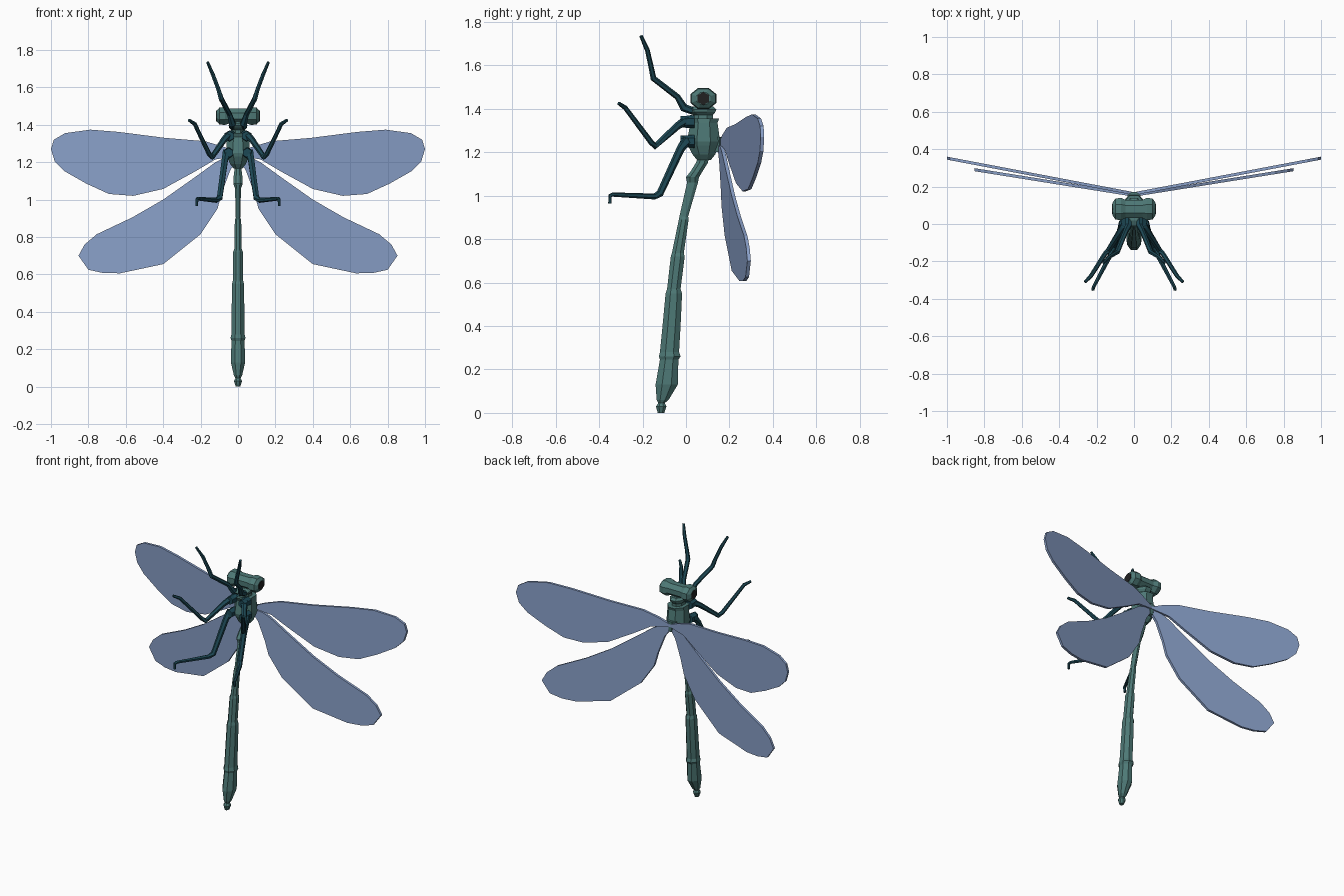
import bpy, bmesh, math
from mathutils import Vector


def material(name, color):
    m = bpy.data.materials.new(name)
    m.diffuse_color = color
    return m


TEAL = material("teal_shell", (0.075, 0.19, 0.18, 1))
DARK = material("dark_leg", (0.012, 0.065, 0.09, 1))
BLACK = material("eye_dark", (0.015, 0.015, 0.015, 1))
WING = material("wing_blue", (0.25, 0.35, 0.58, 0.75))


def finish(bm, name, mat):
    bmesh.ops.recalc_face_normals(bm, faces=bm.faces)
    me = bpy.data.meshes.new(name)
    bm.to_mesh(me)
    bm.free()
    me.materials.append(mat)
    ob = bpy.data.objects.new(name, me)
    bpy.context.collection.objects.link(ob)
    return ob


def mirror(ob):
    ob.modifiers.new("mirror", 'MIRROR').use_axis[0] = True


def skin(bm, rings):
    loops = [[bm.verts.new(p) for p in ring] for ring in rings]
    n = len(loops[0])
    for a, b in zip(loops, loops[1:]):
        for i in range(n):
            j = (i + 1) % n
            bm.faces.new((a[i], a[j], b[j], b[i]))
    bm.faces.new(loops[0])
    bm.faces.new(loops[-1])


def angles(n):
    return [math.tau * (i + 0.5) / n for i in range(n)]


def body(name, sections, n=8):
    """Stacked sections: (z, half width, y front, y back)."""
    k = 1 / math.cos(math.pi / n)
    bm = bmesh.new()
    skin(bm, [[(w * k * math.cos(t), (f + b) / 2 + (b - f) / 2 * k * math.sin(t), z)
               for t in angles(n)] for z, w, f, b in sections])
    return finish(bm, name, TEAL)


def limb(name, points, radii, n=6):
    pts = [Vector(p) for p in points]
    rings = []
    for i, p in enumerate(pts):
        d_in = (p - pts[max(i - 1, 0)]).normalized()
        d_out = (pts[min(i + 1, len(pts) - 1)] - p).normalized()
        d = (d_in + d_out).normalized()
        side = Vector((1, 0, 0))
        u = (side - d * side.dot(d)).normalized()
        v = d.cross(u)
        rings.append([p + radii[i] * (u * math.cos(t) + v * math.sin(t)) for t in angles(n)])
    bm = bmesh.new()
    skin(bm, rings)
    mirror(finish(bm, name, DARK))


def wing(name, outline, y0, slope, thick=0.016):
    bm = bmesh.new()
    skin(bm, [[(x, y0 + slope * x + s * thick / 2, z) for x, z in outline] for s in (-1, 1)])
    mirror(finish(bm, name, WING))


# Thorax, collar and neck
body("thorax", [(1.165, 0.022, 0.05, 0.115), (1.19, 0.042, 0.03, 0.135),
                (1.23, 0.058, 0.01, 0.15), (1.25, 0.064, 0.005, 0.157),
                (1.335, 0.06, 0.02, 0.145), (1.355, 0.058, 0.01, 0.153)])
body("collar", [(1.35, 0.035, 0.03, 0.125), (1.372, 0.035, 0.03, 0.125),
                (1.385, 0.048, 0.0, 0.135), (1.397, 0.05, -0.01, 0.14),
                (1.41, 0.035, 0.02, 0.125)])
body("neck", [(1.39, 0.025, 0.05, 0.11), (1.44, 0.025, 0.05, 0.11)])

# Segmented abdomen
body("abdomen", [(1.19, 0.02, 0.06, 0.11), (1.15, 0.02, 0.045, 0.10),
                 (1.11, 0.025, 0.02, 0.075), (1.085, 0.025, 0.0, 0.06),
                 (1.06, 0.016, 0.005, 0.055), (0.905, 0.012, -0.03, 0.01),
                 (0.89, 0.017, -0.033, 0.012), (0.735, 0.02, -0.065, -0.01),
                 (0.72, 0.026, -0.07, -0.006), (0.57, 0.027, -0.087, -0.025),
                 (0.55, 0.032, -0.094, -0.018), (0.40, 0.034, -0.108, -0.025),
                 (0.28, 0.035, -0.12, -0.032), (0.26, 0.04, -0.125, -0.025),
                 (0.245, 0.035, -0.12, -0.035), (0.13, 0.038, -0.14, -0.038),
                 (0.06, 0.022, -0.135, -0.08), (0.045, 0.014, -0.128, -0.098),
                 (0.03, 0.022, -0.138, -0.09), (0.018, 0.018, -0.135, -0.094),
                 (0.0, 0.012, -0.13, -0.10)])

# Head: faceted bar with a bulging eye at each end
bm = bmesh.new()
k = 1 / math.cos(math.pi / 8)
head = [(0.115, 0.028), (0.10, 0.046), (0.07, 0.05), (0.045, 0.04)]
sections = head + [(-x, r) for x, r in reversed(head)]
skin(bm, [[(x, 0.08 + 1.2 * r * k * math.cos(t), 1.447 + 0.97 * r * k * math.sin(t))
           for t in angles(8)] for x, r in sections])
finish(bm, "head", TEAL)
bm = bmesh.new()
skin(bm, [[(x, 0.08 + 0.031 * math.cos(t), 1.447 + 0.03 * math.sin(t))
           for t in angles(6)] for x in (0.10, 0.117)])
mirror(finish(bm, "eye_spot", BLACK))

# Legs, modelled on one side and mirrored
limb("front_leg", [(0.03, 0.03, 1.39), (0.03, -0.01, 1.405), (0.045, -0.04, 1.455),
                   (0.09, -0.15, 1.54), (0.105, -0.16, 1.59), (0.135, -0.178, 1.67),
                   (0.163, -0.207, 1.735)],
     [0.017, 0.019, 0.014, 0.014, 0.012, 0.011, 0.008])
limb("middle_leg", [(0.035, 0.03, 1.35), (0.05, -0.005, 1.345), (0.075, -0.04, 1.32),
                    (0.138, -0.143, 1.228), (0.155, -0.16, 1.245),
                    (0.232, -0.28, 1.405), (0.262, -0.31, 1.425)],
     [0.022, 0.021, 0.017, 0.016, 0.013, 0.011, 0.008])
limb("hind_leg", [(0.04, 0.03, 1.25), (0.06, -0.002, 1.25), (0.07, -0.025, 1.215),
                  (0.098, -0.12, 1.01), (0.115, -0.145, 0.996),
                  (0.215, -0.335, 1.005), (0.22, -0.35, 1.0), (0.22, -0.35, 0.965)],
     [0.026, 0.026, 0.019, 0.017, 0.014, 0.01, 0.009, 0.008])
# Leg sockets
for name, z, x in (("middle_socket", 1.34, 0.045), ("hind_socket", 1.25, 0.05)):
    limb(name, [(x, 0.04, z), (x, -0.025, z)], [0.03, 0.026])

# Wings: outline in x, z on a backward-swept plane
wing("fore_wing", [(0.0, 1.25), (0.07, 1.28), (0.175, 1.312), (0.39, 1.33), (0.64, 1.362),
                   (0.79, 1.374), (0.925, 1.355), (0.985, 1.32), (1.0, 1.27), (0.98, 1.205),
                   (0.925, 1.15), (0.81, 1.085), (0.69, 1.03), (0.56, 1.02), (0.40, 1.057),
                   (0.23, 1.15), (0.12, 1.215), (0.0, 1.235)], 0.162, 0.19)
wing("hind_wing", [(0.0, 1.235), (0.07, 1.225), (0.12, 1.2), (0.23, 1.12), (0.40, 1.0),
                   (0.565, 0.905), (0.755, 0.815), (0.82, 0.76), (0.853, 0.70), (0.80, 0.625),
                   (0.72, 0.607), (0.63, 0.606), (0.40, 0.655), (0.20, 0.815),
                   (0.11, 0.95), (0.085, 1.04), (0.04, 1.16), (0.0, 1.215)], 0.154, 0.16)
# Wing hinge on the back
body("wing_hinge", [(1.20, 0.025, 0.12, 0.165), (1.27, 0.035, 0.12, 0.17)])
